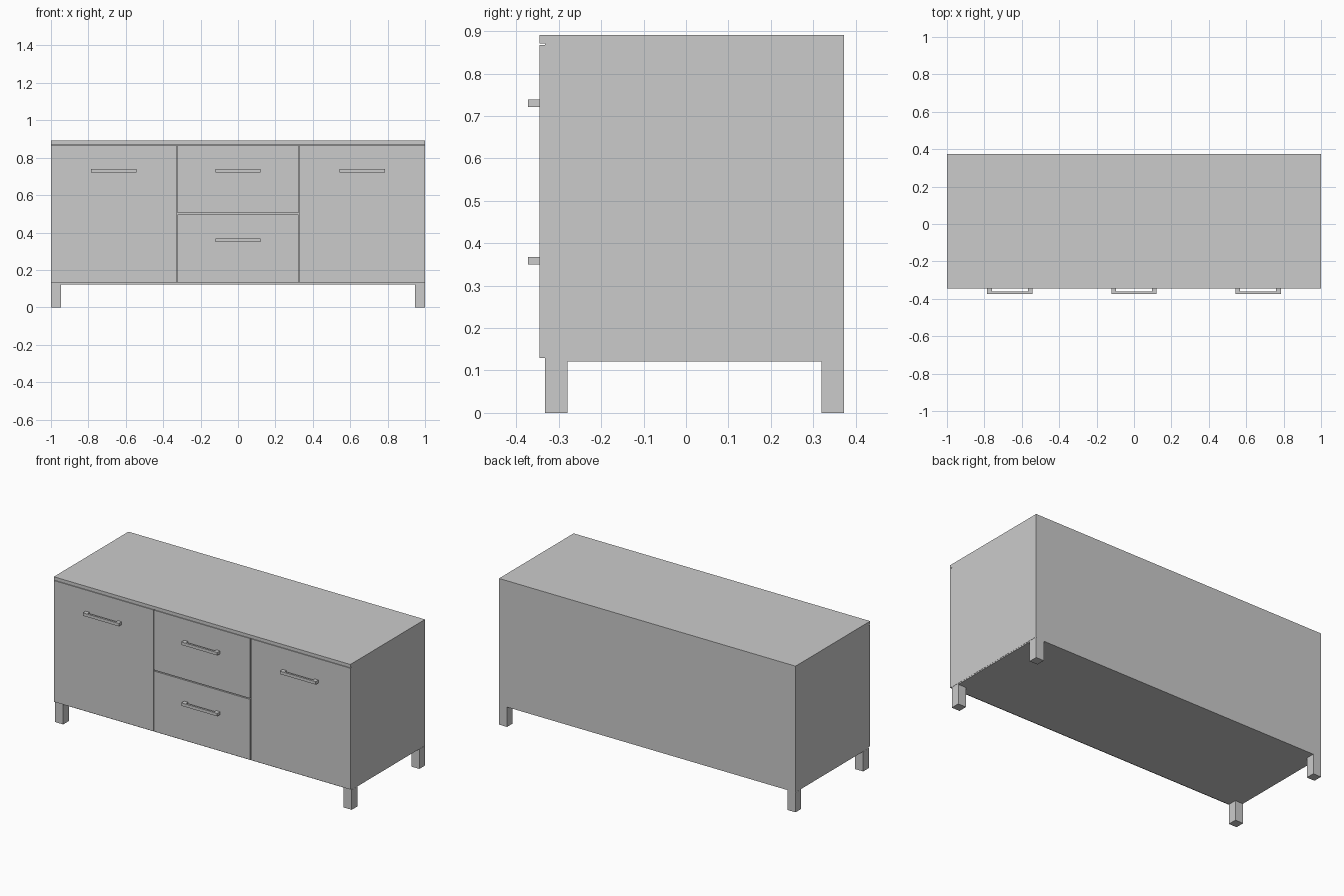
import bpy, bmesh
from mathutils import Vector

if "Cube" in bpy.data.objects:
    bpy.data.objects.remove(bpy.data.objects["Cube"])


def box(name, *spans):
    """One object made of axis-aligned boxes, each (x0, x1, y0, y1, z0, z1)."""
    bm = bmesh.new()
    for x0, x1, y0, y1, z0, z1 in spans:
        verts = bmesh.ops.create_cube(bm, size=1)["verts"]
        size = Vector((x1 - x0, y1 - y0, z1 - z0))
        mid = Vector((x0 + x1, y0 + y1, z0 + z1)) / 2
        for v in verts:
            v.co = v.co * size + mid
    mesh = bpy.data.meshes.new(name)
    bm.to_mesh(mesh)
    bm.free()
    obj = bpy.data.objects.new(name, mesh)
    bpy.context.collection.objects.link(obj)
    return obj


BACK, CARCASS, FRONT, GRIP = 0.373, -0.333, -0.346, -0.373
BASE, TOP = 0.128, 0.871
SPLIT, GAP = 0.326, 0.003

# Carcass, base panel and worktop
box("carcass", (-1, 1, CARCASS, BACK, BASE, TOP))
box("base_panel", (-0.999, 0.999, CARCASS, BACK, 0.121, BASE))
box("worktop", (-1, 1, FRONT, BACK, TOP, 0.891))

# Door and drawer fronts
z0, z1, zm = BASE + 0.001, TOP - 0.003, 0.5
fronts = {
    "left_door": (-1, -SPLIT - GAP, z0, z1),
    "right_door": (SPLIT + GAP, 1, z0, z1),
    "upper_drawer": (-SPLIT + GAP, SPLIT - GAP, zm + GAP, z1),
    "lower_drawer": (-SPLIT + GAP, SPLIT - GAP, z0, zm - GAP),
}
for name, (xa, xb, za, zb) in fronts.items():
    box(name, (xa, xb, FRONT, CARCASS, za, zb))

# Bar handles: two posts and a bar
handles = {"left_door": (-0.664, 0.73), "right_door": (0.664, 0.73),
           "upper_drawer": (0, 0.73), "lower_drawer": (0, 0.359)}
for name, (x, z) in handles.items():
    a, b, post, bar = x - 0.121, x + 0.121, 0.025, GRIP + 0.012
    za, zb = z - 0.009, z + 0.009
    box(name + "_handle",
        (a, b, GRIP, bar, za, zb),
        (a, a + post, bar, FRONT, za, zb),
        (b - post, b, bar, FRONT, za, zb))

# Square legs with thin foot pads
w = 0.054
for side, x in (("left", -1), ("right", 1 - w)):
    for end, y in (("front", CARCASS), ("back", BACK - w)):
        box(f"{end}_{side}_leg", (x, x + w, y, y + w, 0.008, 0.121))
        box(f"{end}_{side}_foot_pad", (x, x + w, y, y + w, 0, 0.008))
